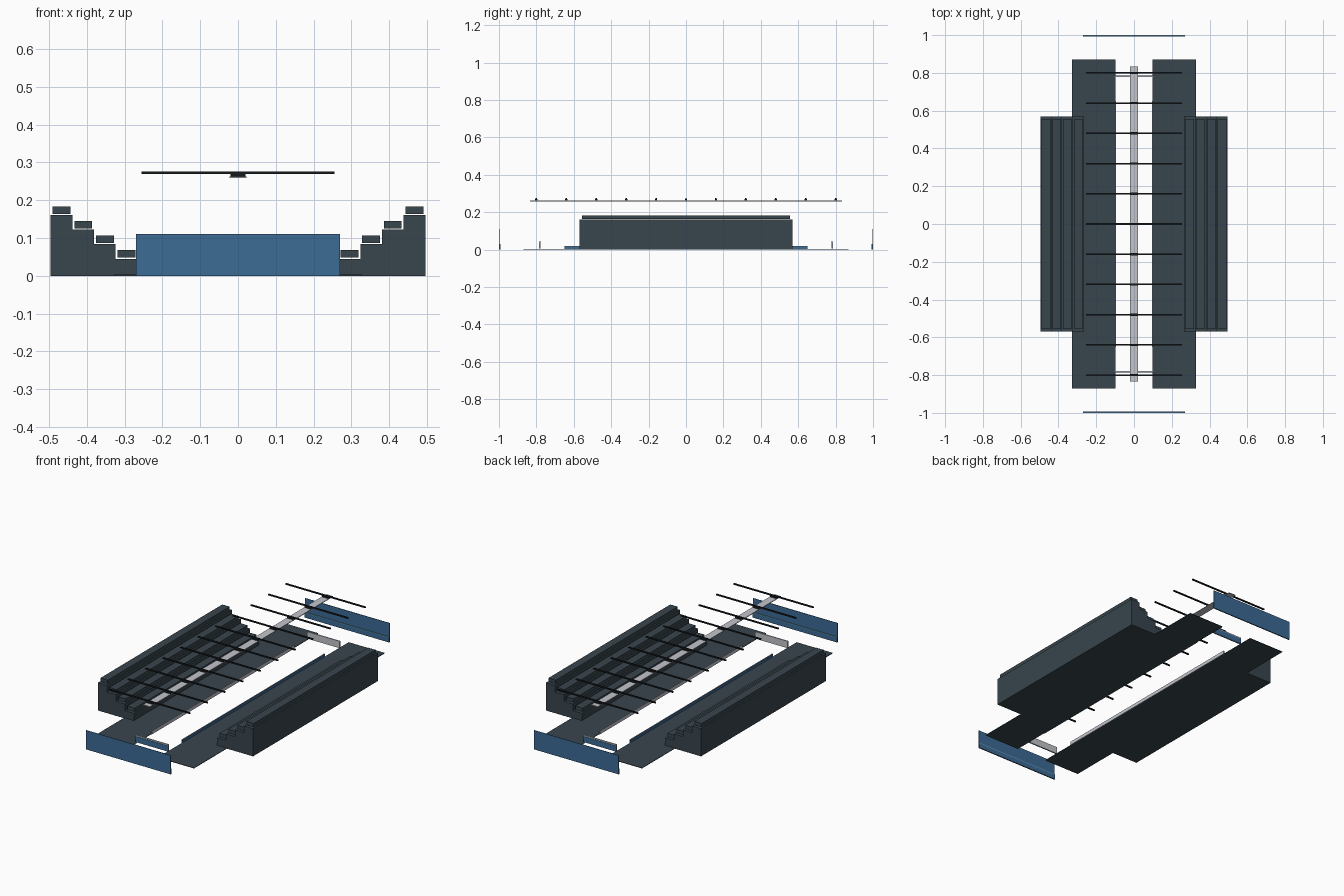
import bpy
import bmesh

default = bpy.data.objects.get("Cube")
if default:
    bpy.data.objects.remove(default, do_unlink=True)


def material(name, colour):
    mat = bpy.data.materials.new(name)
    mat.use_nodes = True
    rgba = (*colour, 1)
    mat.diffuse_color = rgba
    mat.node_tree.nodes["Principled BSDF"].inputs["Base Color"].default_value = rgba
    return mat


SLATE = material("slate", (0.04, 0.06, 0.075))
BLUE = material("blue", (0.045, 0.145, 0.30))
PALE_BLUE = material("pale blue", (0.12, 0.30, 0.45))
PALE_GREY = material("pale grey", (0.55, 0.56, 0.60))
BLACK = material("near black", (0.009, 0.012, 0.014))


def finish(name, bm, mat):
    bmesh.ops.recalc_face_normals(bm, faces=bm.faces[:])
    mesh = bpy.data.meshes.new(name)
    bm.to_mesh(mesh)
    bm.free()
    mesh.materials.append(mat)
    obj = bpy.data.objects.new(name, mesh)
    bpy.context.collection.objects.link(obj)
    return obj


def box(name, xs, ys, zs, mat):
    """Box between pairs of limits along each axis."""
    bm = bmesh.new()
    bmesh.ops.create_cube(bm, size=1)
    for v in bm.verts:
        for i, (low, high) in enumerate((xs, ys, zs)):
            v.co[i] = (low + high) / 2 + v.co[i] * (high - low)
    return finish(name, bm, mat)


def side_range(side, a, b):
    return sorted((side * a, side * b))


# Stepped stand dimensions
STEPS = 4
INNER, DEPTH = 0.266, 0.0573
BASE, RISE = 0.045, 0.0385
HALF_STAND = 0.57

for side, label in ((1, "left"), (-1, "right")):
    # Floor beside the central opening
    box(f"{label}_floor", side_range(side, 0.098, 0.328), (-0.87, 0.87), (0, 0.003), SLATE)

    # Stand extruded from a stair profile
    profile = [(INNER, 0)]
    for i in range(STEPS):
        z = BASE + i * RISE
        profile += [(INNER + i * DEPTH, z), (INNER + (i + 1) * DEPTH, z)]
    profile.append((INNER + STEPS * DEPTH, 0))
    bm = bmesh.new()
    face = bm.faces.new([bm.verts.new((side * x, -HALF_STAND, z)) for x, z in profile])
    moved = bmesh.ops.extrude_face_region(bm, geom=[face])["geom"]
    bmesh.ops.translate(bm, vec=(0, 2 * HALF_STAND, 0),
                        verts=[g for g in moved if isinstance(g, bmesh.types.BMVert)])
    finish(f"{label}_stand", bm, SLATE)

    # Bench on each step
    for i in range(STEPS):
        x = INNER + i * DEPTH
        z = BASE + i * RISE + 0.003
        box(f"{label}_bench_{i + 1}", side_range(side, x + 0.005, x + 0.052),
            (-0.556, 0.556), (z, z + 0.02), SLATE)

    # Low side board, pale inside and blue outside
    box(f"{label}_side_board", side_range(side, 0.094, 0.097), (-0.65, 0.65), (0, 0.02), PALE_GREY)
    box(f"{label}_side_board_back", side_range(side, 0.097, 0.099), (-0.65, 0.65), (0, 0.018), BLUE)

for side, label in ((1, "back"), (-1, "front")):
    # Short end board
    box(f"{label}_end_board", (-0.105, 0.105), side_range(side, 0.778, 0.784), (0.005, 0.045), PALE_GREY)
    box(f"{label}_end_board_back", (-0.105, 0.105), side_range(side, 0.784, 0.786), (0.005, 0.038), BLUE)

    # Tall end screen with a thicker foot and a pale line
    box(f"{label}_screen", (-0.27, 0.27), side_range(side, 0.997, 1), (0, 0.11), BLUE)
    box(f"{label}_screen_foot", (-0.27, 0.27), side_range(side, 0.993, 0.997), (0, 0.026), BLUE)
    box(f"{label}_screen_line", (-0.27, 0.27), side_range(side, 0.993, 0.997), (0.026, 0.031), PALE_BLUE)

# Overhead light strip
box("light_strip", (-0.022, 0.022), (-0.835, 0.835), (0.258, 0.262), PALE_GREY)

# Ceiling bars with small hangers
for i in range(-5, 6):
    y = i * 0.16
    box(f"ceiling_bar_{i + 6}", (-0.255, 0.255), (y - 0.004, y + 0.004), (0.269, 0.276), BLACK)
    box(f"hanger_{i + 6}", (-0.02, 0.02), (y - 0.006, y + 0.006), (0.262, 0.27), BLACK)
